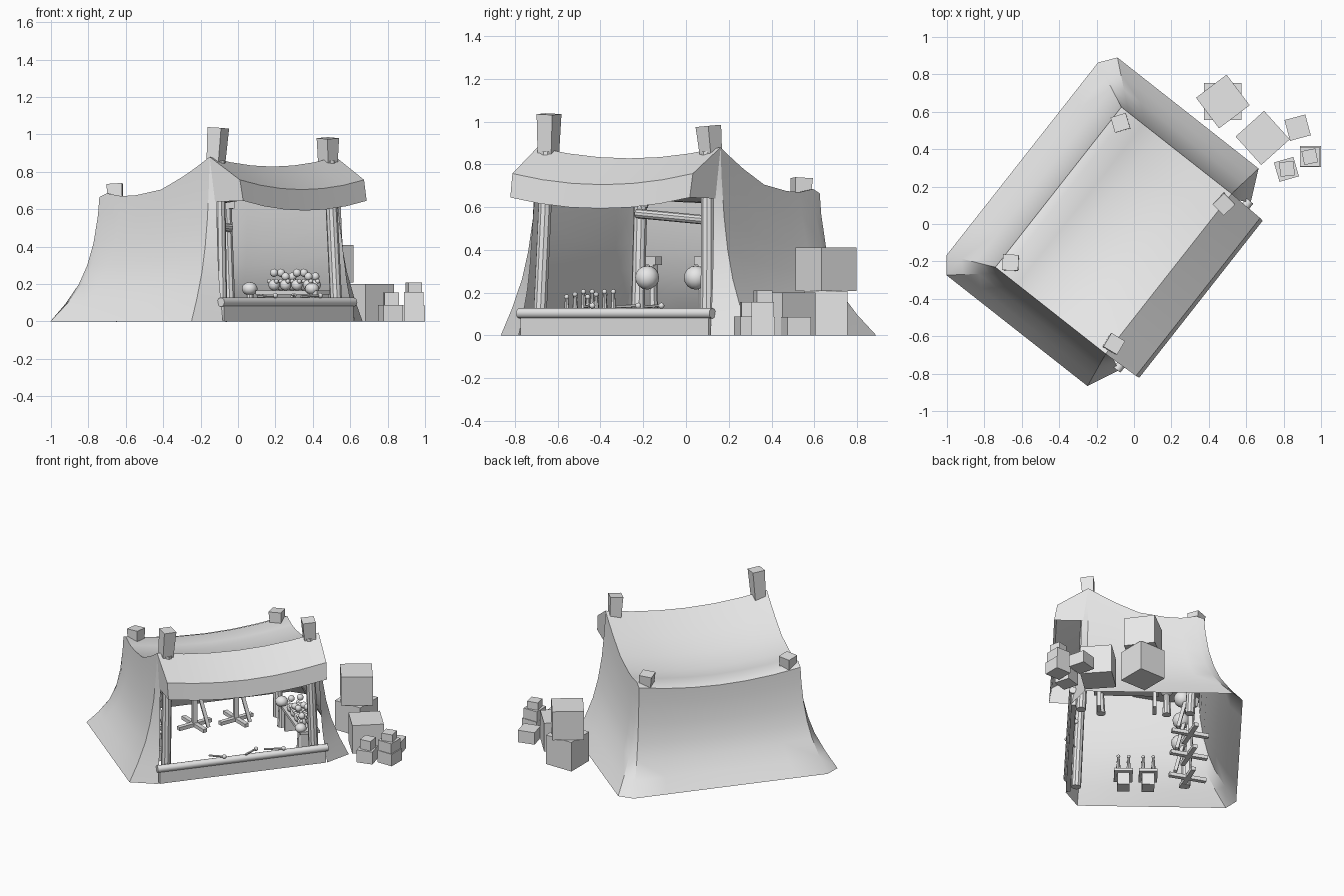
import bpy, bmesh, math
from mathutils import Vector, Matrix

if "Cube" in bpy.data.objects:
    bpy.data.objects.remove(bpy.data.objects["Cube"])

grey = bpy.data.materials.new("canvas_grey")
grey.diffuse_color = (0.8, 0.8, 0.8, 1)
grey.use_nodes = True
grey.node_tree.nodes["Principled BSDF"].inputs["Base Color"].default_value = grey.diffuse_color

# Tent frame: u runs along the stall front, v points out of the opening
U, V, O = Vector((0.618, 0.786, 0)), Vector((0.786, -0.618, 0)), Vector((-0.09, -0.05, 0))


def W(u, v, z):
    return O + U * u + V * v + Vector((0, 0, z))


def finish(name, bm, smooth=True):
    bmesh.ops.remove_doubles(bm, verts=bm.verts, dist=0.0005)
    bmesh.ops.recalc_face_normals(bm, faces=bm.faces)
    me = bpy.data.meshes.new(name)
    bm.to_mesh(me)
    bm.free()
    ob = bpy.data.objects.new(name, me)
    bpy.context.collection.objects.link(ob)
    me.materials.append(grey)
    if smooth:
        bpy.context.view_layer.objects.active = ob
        ob.select_set(True)
        bpy.ops.object.shade_smooth_by_angle(angle=math.radians(32))
        ob.select_set(False)
    return ob


def sheet(bm, rows):
    """Skin a list of equal-length point rows."""
    g = [[bm.verts.new(p) for p in r] for r in rows]
    for a, b in zip(g, g[1:]):
        for i in range(len(a) - 1):
            bm.faces.new((a[i], a[i + 1], b[i + 1], b[i]))


def rod(bm, a, b, r1, r2=None, sides=10):
    """Round or square bar between two points."""
    a, b = Vector(a), Vector(b)
    d = b - a
    m = Matrix.Translation((a + b) / 2) @ d.to_track_quat('Z', 'Y').to_matrix().to_4x4()
    bmesh.ops.create_cone(bm, cap_ends=True, segments=sides, radius1=r1,
                          radius2=r1 if r2 is None else r2, depth=d.length, matrix=m)


def ball(bm, p, r, squash=1.0):
    m = Matrix.Translation(p) @ Matrix.Diagonal((1, 1, squash, 1))
    bmesh.ops.create_uvsphere(bm, u_segments=12, v_segments=8, radius=r, matrix=m)


def box(bm, p, size, angle):
    m = Matrix.Translation(p) @ Matrix.Rotation(angle, 4, 'Z') @ Matrix.Diagonal((*size, 1))
    bmesh.ops.create_cube(bm, size=1, matrix=m)


ANG = math.atan2(U.y, U.x)
HALF = 0.545
us = [HALF * (i / 3 - 1) for i in range(7)]
profile = [(0.35, 0.88), (0.26, 0.825), (0.17, 0.775), (0.02, 0.705), (-0.15, 0.675),
           (-0.25, 0.67), (-0.35, 0.685), (-0.40, 0.665)]


def sag(u, depth=0.052):
    return depth * (1 - (u / HALF) ** 2)


# Sagging roof
bm = bmesh.new()
sheet(bm, [[W(u, v, z - sag(u)) for u in us] for v, z in profile])
finish("roof_canvas", bm)

# Awning with a hanging front flap and closed gable ends
bm = bmesh.new()
sheet(bm, [[W(u * k, v, z - sag(u)) for u in us]
           for k, v, z in ((1, 0.35, 0.88), (0.985, 0.55, 0.757), (0.98, 0.57, 0.645))])
for s in (-1, 1):
    bm.faces.new([bm.verts.new(W(s * u, v, z)) for u, v, z in
                  ((0.545, 0.35, 0.88), (0.537, 0.55, 0.757), (0.534, 0.57, 0.645), (0.54, 0.37, 0.64))])
finish("awning", bm)

# Flared walls: each column falls from the roof edge to the ground
levels = [(1, 0), (0.85, 0.03), (0.63, 0.12), (0.45, 0.25), (0.3, 0.42), (0.14, 0.7), (0, 1)]
cols = []
for v, z in profile[:-1]:
    cols.append(((HALF, v, z), (0.74, -0.58 + (v + 0.35) / 0.7 * 0.96)))
side = cols
back = [((u, -0.40, 0.665 - sag(u)), (u * 0.655 / HALF, -0.645)) for u in reversed(us)]
left = [((-t[0], t[1], t[2]), (-g[0], g[1])) for t, g in reversed(side)]


def column(t, g):
    return [W(t[0] + (g[0] - t[0]) * f, t[1] + (g[1] - t[1]) * f, t[2] * h) for h, f in levels]


bm = bmesh.new()
sheet(bm, [column(t, g) for t, g in side + back + left])
finish("wall_canvas", bm)

# Narrow returns folded round the opening
bm = bmesh.new()
for s in (-1, 1):
    edge = column((s * HALF, 0.35, 0.88), (s * 0.74, 0.38))
    inner = [W(s * (0.535 + 0.035 * f), 0.39 + 0.07 * f, 0.72 * h) for h, f in levels]
    sheet(bm, [edge, inner])
finish("front_returns", bm)

# Tent poles and the square pole tops
bm, caps = bmesh.new(), bmesh.new()
for s in (-1, 1):
    rod(bm, W(s * 0.5, 0.395, 0), W(s * 0.478, 0.36, 0.86), 0.032)
    rod(bm, W(s * 0.47, -0.31, 0), W(s * 0.477, -0.345, 0.66), 0.032)
    rod(caps, W(s * 0.487, 0.343, 0.80), W(s * 0.474, 0.353, 1.035 if s < 0 else 0.98), 0.05, 0.06, 4)
    rod(caps, W(s * 0.477, -0.34, 0.60), W(s * 0.475, -0.352, 0.735), 0.05, 0.06, 4)
rod(bm, W(-0.47, -0.31, 0.57), W(0.47, -0.31, 0.50), 0.022)
finish("tent_poles", bm)
finish("pole_tops", caps, False)

# Counter: round rail over a front board
bm = bmesh.new()
rod(bm, W(-0.575, 0.45, 0.103), W(0.575, 0.45, 0.103), 0.024, sides=12)
finish("counter_rail", bm)
bm = bmesh.new()
box(bm, W(0, 0.445, 0.042), (1.12, 0.03, 0.084), ANG)
finish("counter_board", bm, False)

# Throwing sticks on the counter
bm = bmesh.new()
for u, a in ((-0.17, 0.9), (0.06, -0.9), (0.215, 0.5)):
    d = Vector((math.cos(a) * 0.07, math.sin(a) * 0.035))
    p, q = W(u - d.x, 0.44 - d.y, 0.134), W(u + d.x, 0.44 + d.y, 0.139)
    rod(bm, p, q, 0.007, sides=6)
    ball(bm, q, 0.014)
finish("counter_sticks", bm)

# Three target stands on crossed feet
bm, balls = bmesh.new(), bmesh.new()
for u in (-0.38, -0.09, 0.19):
    for a in (0.3, 0.3 + math.pi / 2):
        box(bm, W(u, -0.32, 0.015), (0.25, 0.03, 0.025), ANG + a)
    box(bm, W(u, -0.32, 0.18), (0.03, 0.03, 0.33), ANG)
    box(bm, W(u, -0.32, 0.35), (0.06, 0.05, 0.04), ANG)
    rod(bm, W(u, -0.31, 0.34), W(u + 0.07, -0.24, 0.02), 0.016, sides=4)
    ball(balls, W(u, -0.27, 0.27), 0.056)
finish("target_stands", bm, False)
finish("target_balls", balls)

# Prize shelf along the right wall
bm, toys = bmesh.new(), bmesh.new()
box(bm, W(0.5, 0.10, 0.155), (0.13, 0.42, 0.02), ANG)
for v in (-0.08, 0.28):
    box(bm, W(0.5, v, 0.073), (0.11, 0.025, 0.145), ANG)
finish("prize_shelf", bm, False)
for i in range(4):
    for u in (0.47, 0.53):
        v = -0.01 + i * 0.078
        ball(toys, W(u, v, 0.195), 0.03)
        ball(toys, W(u, v, 0.24 + 0.02 * (i % 2 == 0)), 0.022)
        for s in (-1, 1):
            ball(toys, W(u - 0.01, v + s * 0.024, 0.215), 0.012)
for v, r in ((-0.19, 0.042), (0.235, 0.038)):
    ball(toys, W(0.45, v + 0.03, 0.175), r, 0.85)
    rod(toys, W(0.45, v + 0.03, 0), W(0.45, v + 0.03, 0.15), 0.03, 0.02)
finish("prize_toys", toys)

# Skittle trays by the left wall
bm, pins = bmesh.new(), bmesh.new()
for v in (0.09, -0.07):
    box(bm, W(-0.5, v, 0.095), (0.15, 0.12, 0.02), ANG)
    box(bm, W(-0.5, v, 0.043), (0.10, 0.08, 0.085), ANG)
    for i in range(3):
        for j in (-1, 1):
            p = W(-0.55 + i * 0.05, v + j * 0.033, 0.105)
            top = p + Vector((0, 0, 0.075 + 0.012 * i))
            rod(pins, p, top, 0.014, 0.007, 8)
            ball(pins, top, 0.012)
finish("skittle_trays", bm, False)
finish("skittles", pins)

# Stacked crates: x, y, bottom, width, height, turn in degrees
bm = bmesh.new()
for x, y, z, w, h, a in ((0.475, 0.655, 0, 0.2, 0.207, 0), (0.475, 0.655, 0.207, 0.205, 0.203, 37),
                         (0.688, 0.46, 0, 0.205, 0.2, 42), (0.875, 0.515, 0, 0.115, 0.085, 15),
                         (0.943, 0.36, 0, 0.113, 0.085, 0), (0.94, 0.36, 0.085, 0.105, 0.072, 0),
                         (0.94, 0.36, 0.157, 0.075, 0.052, 12), (0.815, 0.292, 0, 0.108, 0.088, 16),
                         (0.818, 0.295, 0.088, 0.077, 0.067, 6)):
    box(bm, (x, y, z + h / 2), (w, w, h), math.radians(a))
finish("crates", bm, False)
